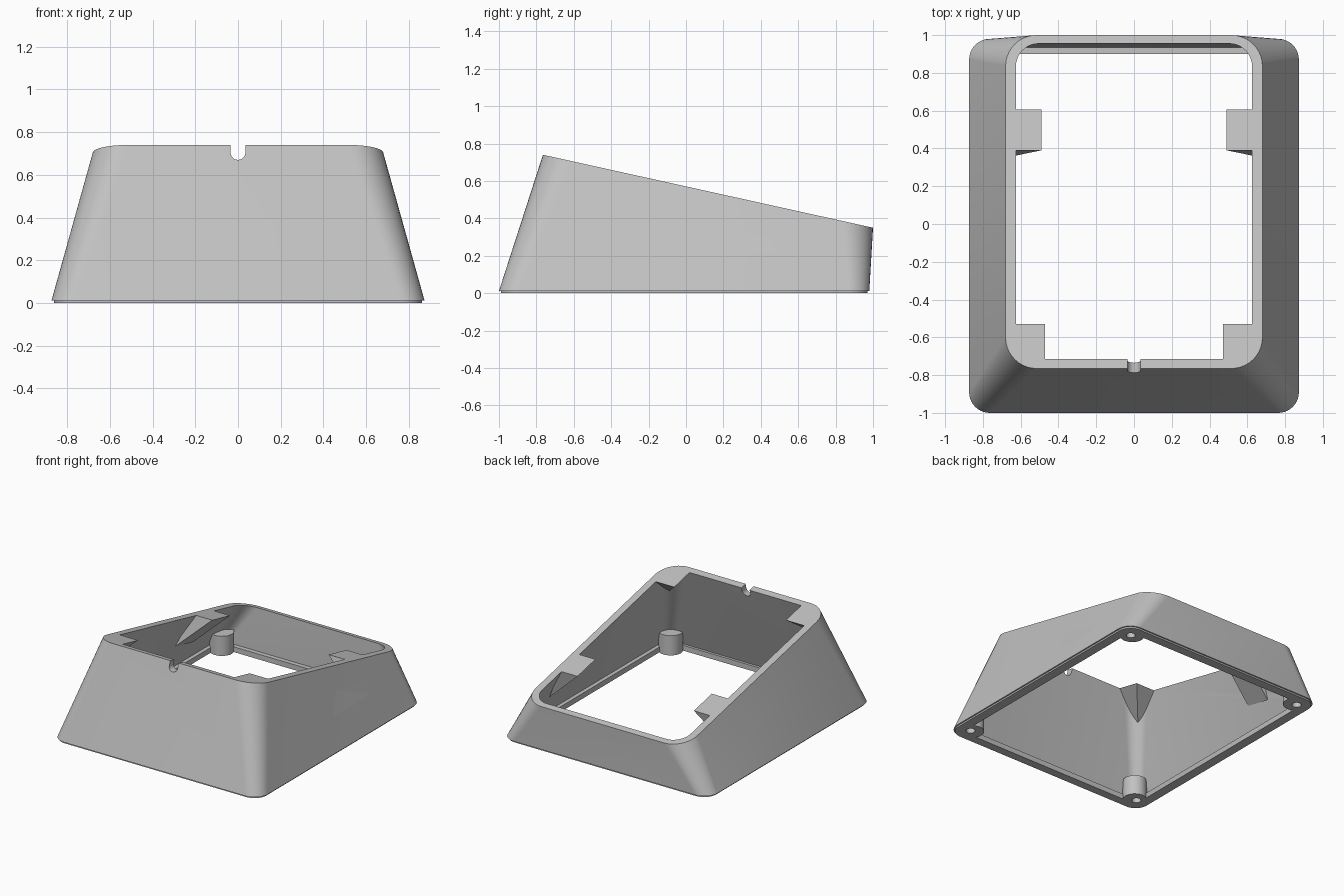
import bpy, bmesh, math

cube = bpy.data.objects.get("Cube")
if cube:
    bpy.data.objects.remove(cube, do_unlink=True)

grey = bpy.data.materials.new("light grey plastic")
grey.use_nodes = True
COLOUR = (0.54, 0.54, 0.54, 1)
grey.diffuse_color = COLOUR
grey.node_tree.nodes["Principled BSDF"].inputs["Base Color"].default_value = COLOUR


def rim_z(y):
    """Height of the sloping top plane."""
    return 0.74 - 0.221 * (y + 0.765)


def make(name, bm):
    bmesh.ops.recalc_face_normals(bm, faces=bm.faces[:])
    mesh = bpy.data.meshes.new(name)
    bm.to_mesh(mesh)
    bm.free()
    mesh.materials.append(grey)
    obj = bpy.data.objects.new(name, mesh)
    bpy.context.collection.objects.link(obj)
    return obj


def ring(bm, half_x, front, back, radius, z=None, steps=10):
    """Rounded rectangle of vertices; without z it lies on the sloping plane."""
    verts = []
    corners = [(1, back), (-1, back), (-1, front), (1, front)]
    for i, (side, edge) in enumerate(corners):
        cx = side * (half_x - radius)
        cy = edge - radius if edge > 0 else edge + radius
        for k in range(steps + 1):
            a = math.pi / 2 * (i + k / steps)
            x, y = cx + radius * math.cos(a), cy + radius * math.sin(a)
            verts.append(bm.verts.new((x, y, rim_z(y) if z is None else z)))
    return verts


def loft(name, sections, closed):
    bm = bmesh.new()
    rings = [ring(bm, *s) for s in sections]
    pairs = list(zip(rings, rings[1:]))
    if closed:
        pairs.append((rings[-1], rings[0]))
    else:
        bm.faces.new(rings[0])
        bm.faces.new(rings[-1])
    for a, b in pairs:
        for i in range(len(a)):
            j = (i + 1) % len(a)
            bm.faces.new((a[i], a[j], b[j], b[i]))
    return make(name, bm)


def hull(name, points):
    bm = bmesh.new()
    for p in points:
        bm.verts.new(p)
    bmesh.ops.convex_hull(bm, input=bm.verts[:])
    bmesh.ops.dissolve_limit(bm, angle_limit=0.01, verts=bm.verts[:], edges=bm.edges[:])
    return make(name, bm)


def cylinder(name, x, y, z0, z1, radius, sides=24):
    circle = [(x + radius * math.cos(2 * math.pi * k / sides),
               y + radius * math.sin(2 * math.pi * k / sides)) for k in range(sides)]
    return hull(name, [(a, b, z) for a, b in circle for z in (z0, z1)])


def boolean(obj, tool, operation):
    tool.hide_render = True
    mod = obj.modifiers.new("cut", "BOOLEAN")
    mod.operation, mod.object, mod.solver = operation, tool, "EXACT"
    bpy.context.view_layer.objects.active = obj
    bpy.ops.object.modifier_apply(modifier=mod.name)


# Hollow sloping body: outer wall, rim, inner wall and base ledge
body = loft("sloped_body", [
    (0.862, -0.99, 0.97, 0.10, 0.0),
    (0.862, -0.99, 0.97, 0.10, 0.012),
    (0.873, -1.0, 0.98, 0.11, 0.012),
    (0.68, -0.765, 1.0, 0.165),
    (0.625, -0.715, 0.955, 0.12),
    (0.82, -0.945, 0.935, 0.07, 0.04),
    (0.79, -0.925, 0.90, 0.05, 0.04),
    (0.79, -0.925, 0.90, 0.05, 0.0),
], True)

# Round-bottomed cable notch in the front rim
arc = [(0.035 * math.cos(a), 0.705 + 0.035 * math.sin(a))
       for a in [math.pi + math.pi * k / 12 for k in range(13)]]
profile = arc + [(0.035, 0.9), (-0.035, 0.9)]
notch = hull("notch_cutter", [(x, y, z) for x, z in profile for y in (-0.9, -0.6)])
boolean(body, notch, "DIFFERENCE")

# Volume that keeps the screw posts inside the wall
limit = loft("post_limit", [
    (0.862, -0.99, 0.97, 0.10, -0.02),
    (0.66, -0.745, 0.98, 0.15),
], False)

parts, helpers = [body], [notch, limit]
for side, label in ((1, "left"), (-1, "right")):
    # Screw posts in the corners, drilled from below
    for y, end in ((-0.88, "front"), (0.87, "back")):
        post = cylinder(f"{end}_{label}_screw_post", side * 0.745, y, 0, 0.15, 0.085)
        boolean(post, limit, "INTERSECT")
        drill = cylinder("drill_cutter", side * 0.76, y, -0.05, 0.1, 0.032)
        boolean(post, drill, "DIFFERENCE")
        boolean(body, drill, "DIFFERENCE")
        parts.append(post)
        helpers.append(drill)

    # Side tab with a slanted gusset, square to the sloping rim
    gusset = [(0.49, 0), (0.65, 0), (0.765, 0.26)]
    parts.append(hull(f"{label}_side_tab", [
        (side * x, y - 0.216 * d, rim_z(y) - 0.976 * d)
        for x, d in gusset for y in (0.39, 0.605)]))

    # Front corner tab tapering down into the corner
    corner = [(0.47, -0.735, 0), (0.47, -0.53, 0), (0.645, -0.53, 0),
              (0.62, -0.705, 0), (0.67, -0.755, 0.22)]
    parts.append(hull(f"{label}_corner_tab", [
        (side * x, y, rim_z(y) - d) for x, y, d in corner]))

for obj in helpers:
    bpy.data.objects.remove(obj, do_unlink=True)

# Smooth the rounded corners and keep the edges crisp
bpy.ops.object.select_all(action="DESELECT")
for obj in parts:
    obj.select_set(True)
bpy.context.view_layer.objects.active = body
bpy.ops.object.shade_smooth_by_angle(angle=math.radians(30))
